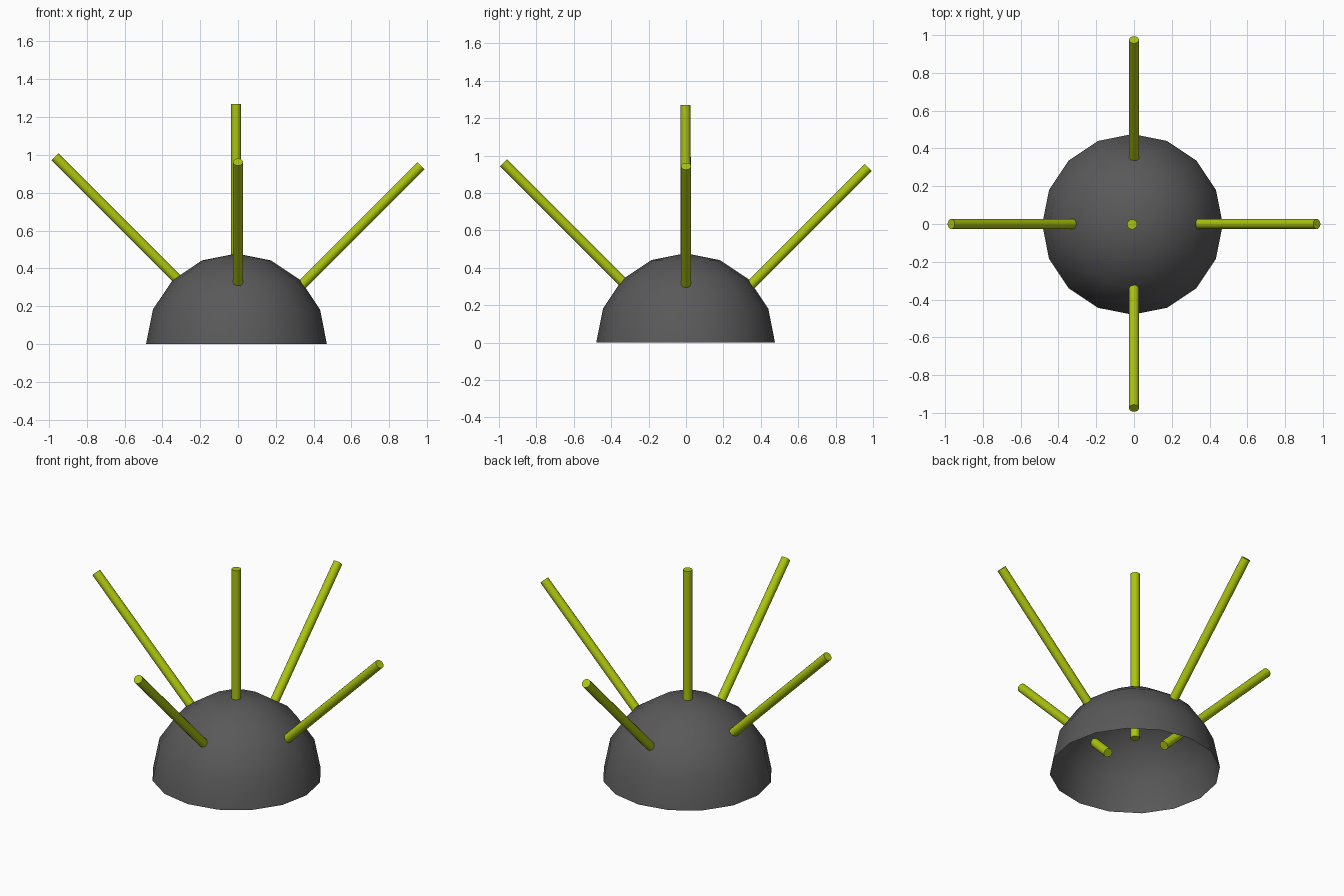
import bpy, bmesh, math
from mathutils import Vector

if "Cube" in bpy.data.objects:
    bpy.data.objects.remove(bpy.data.objects["Cube"])


def material(name, rgb):
    m = bpy.data.materials.new(name)
    m.diffuse_color = (*rgb, 1)
    m.use_nodes = True
    m.node_tree.nodes["Principled BSDF"].inputs["Base Color"].default_value = m.diffuse_color
    return m


grey = material("dark_grey", (0.1, 0.1, 0.1))
lime = material("lime_green", (0.41, 0.55, 0.005))

RADIUS = 0.478
ROD_RADIUS = 0.0265
ROD_LENGTH = 1.06
CENTRE = (-0.008, -0.002, 0)


def finish(obj, name, mat):
    obj.name = name
    obj.data.materials.append(mat)
    bpy.ops.object.shade_smooth_by_angle(angle=math.radians(35))


# Open half-sphere shell
bpy.ops.mesh.primitive_uv_sphere_add(segments=16, ring_count=8, radius=RADIUS, location=CENTRE)
dome = bpy.context.object
bm = bmesh.new()
bm.from_mesh(dome.data)
bmesh.ops.delete(bm, geom=[v for v in bm.verts if v.co.z < -0.01], context='VERTS')
bm.to_mesh(dome.data)
bm.free()
finish(dome, "dome", grey)


# Rods, placed by the centre of the outer end and the outward direction
def rod(name, tip, direction):
    d = Vector(direction).normalized()
    bpy.ops.mesh.primitive_cylinder_add(
        vertices=16, radius=ROD_RADIUS, depth=ROD_LENGTH,
        location=Vector(tip) - d * ROD_LENGTH / 2,
        rotation=d.to_track_quat('Z', 'Y').to_euler())
    finish(bpy.context.object, name, lime)


rod("top_rod", (-0.01, -0.002, 1.27), (0, 0, 1))
rod("right_rod", (0.968, 0, 0.943), (1, 0, 1))
rod("left_rod", (-0.968, 0, 0.99), (-1, 0, 1))
rod("front_rod", (0, -0.975, 0.962), (0, -1, 1))
rod("back_rod", (0, 0.975, 0.937), (0, 1, 1))
